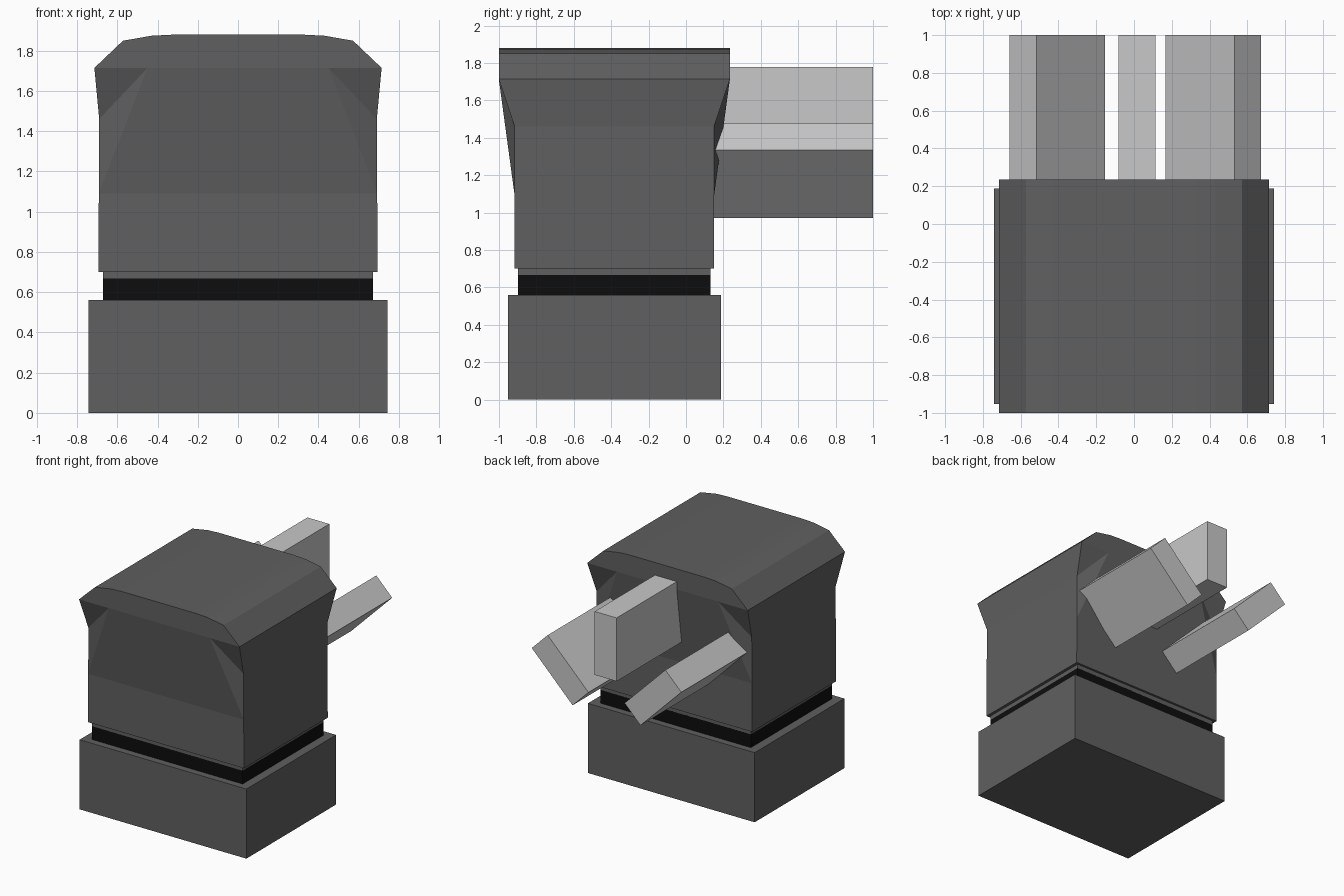
import bpy, bmesh, math
from mathutils import Matrix, Vector

if "Cube" in bpy.data.objects:
    bpy.data.objects.remove(bpy.data.objects["Cube"])


def material(name, v):
    m = bpy.data.materials.new(name)
    m.diffuse_color = (v, v, v, 1)
    m.use_nodes = True
    m.node_tree.nodes["Principled BSDF"].inputs["Base Color"].default_value = m.diffuse_color
    return m


GREY = material("dark grey plastic", 0.115)
BLACK = material("black band", 0.004)
METAL = material("light grey metal", 0.58)
YC = -0.383  # middle depth of the body


def finish(name, bm, mat):
    bmesh.ops.recalc_face_normals(bm, faces=bm.faces)
    me = bpy.data.meshes.new(name)
    bm.to_mesh(me)
    bm.free()
    ob = bpy.data.objects.new(name, me)
    bpy.context.collection.objects.link(ob)
    me.materials.append(mat)
    return ob


def box(name, size, centre, mat, tilt=0):
    bm = bmesh.new()
    bmesh.ops.create_cube(bm, size=1)
    m = Matrix.Translation(centre) @ Matrix.Rotation(tilt, 4, 'Y') @ Matrix.Diagonal((*size, 1))
    bmesh.ops.transform(bm, matrix=m, verts=bm.verts)
    return finish(name, bm, mat)


# base block and recessed neck
box("base", (1.484, 1.14, 0.56), (0, YC, 0.28), GREY)
box("neck_band", (1.34, 1.03, 0.11), (0, YC, 0.612), BLACK)
box("neck_collar", (1.34, 1.03, 0.04), (0, YC, 0.685), GREY)

# flared head: right half of the outline (x, half depth, z), mirrored
bm = bmesh.new()
LOW, TOP = 0.533, 0.618
half = [(0.694, LOW, 0.70), (0.692, LOW, 1.09), (0.69, LOW, 1.46),
        (0.714, TOP, 1.715), (0.572, TOP, 1.85), (0.43, TOP, 1.875), (0.33, TOP, 1.88)]
inner = (0.45, TOP, 1.715)


def end(side):
    pt = lambda p, s: bm.verts.new((p[0] * s, YC + side * p[1], p[2]))
    R, L = ([pt(p, s) for p in half] for s in (1, -1))
    ri, li = pt(inner, 1), pt(inner, -1)
    bm.faces.new((R[0], R[1], L[1], L[0]))
    bm.faces.new((R[1], ri, li, L[1]))
    for s, i in ((R, ri), (L, li)):
        bm.faces.new((s[1], s[2], i))
        bm.faces.new((s[2], s[3], i))
    bm.faces.new([li, ri] + R[3:] + L[:2:-1])
    return R + L[::-1]


front, back = end(-1), end(1)
n = len(front)
for i in range(n):
    j = (i + 1) % n
    bm.faces.new((front[i], front[j], back[j], back[i]))
finish("head", bm, GREY)

# three pins: one upright, two leaning outward in a V
Y0, Y1 = 0.05, 1.0
pin_y = (Y0 + Y1) / 2
box("upper_pin", (0.195, Y1 - Y0, 0.51), (0.015, pin_y, 1.523), METAL)
for name, s in (("right_pin", 1), ("left_pin", -1)):
    x = 0.42 if s > 0 else -0.406
    box(name, (0.2, Y1 - Y0, 0.514), (x, pin_y, 1.223), METAL, s * math.pi / 4)
